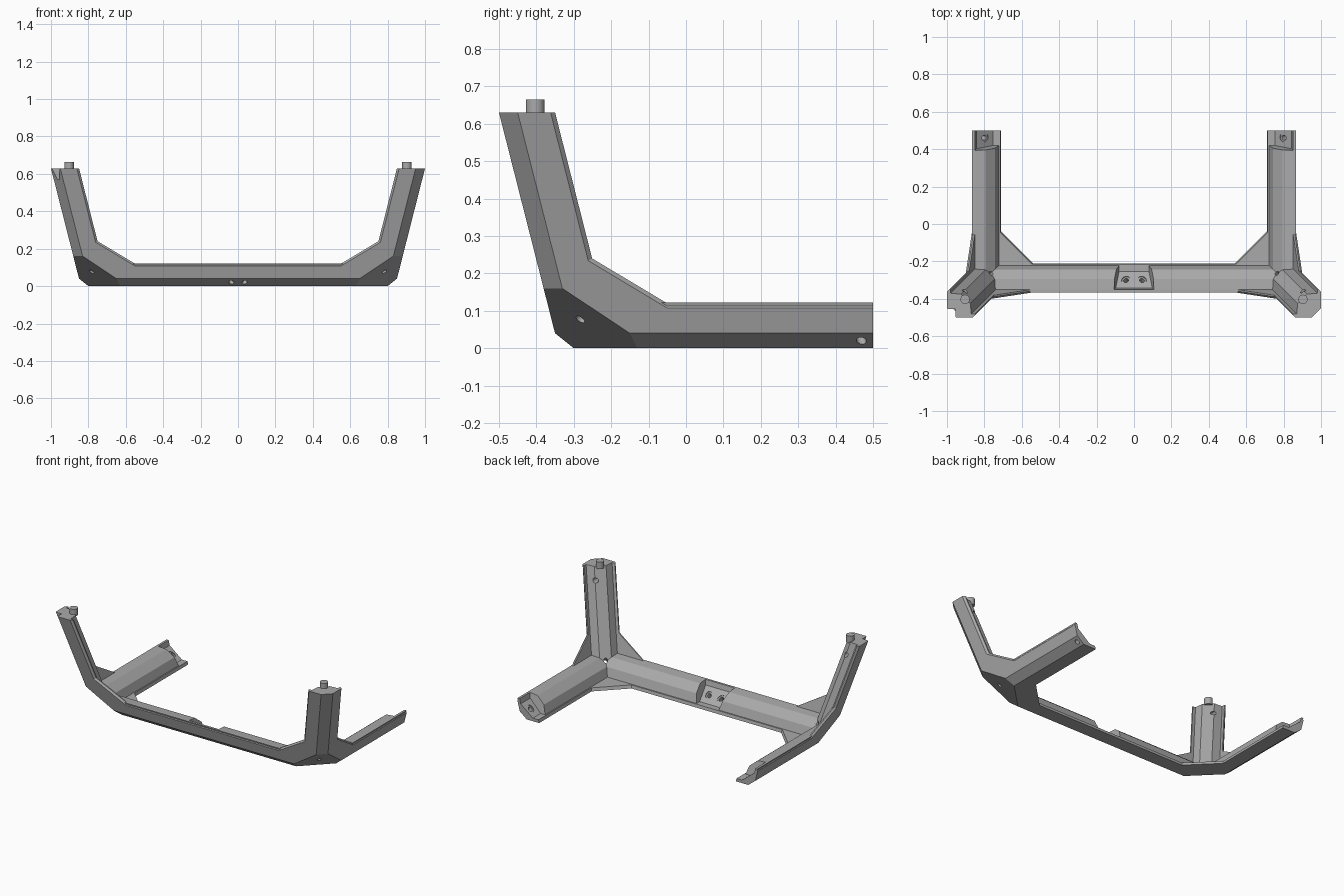
import bpy, bmesh
from mathutils import Matrix, Vector

if "Cube" in bpy.data.objects:
    bpy.data.objects.remove(bpy.data.objects["Cube"], do_unlink=True)

LEAN = 0.254          # outward lean of the outer walls
FAR = 0.98            # rough length, trimmed later
WALL = 0.02

grey = bpy.data.materials.new("plain_grey")
grey.use_nodes = True
grey.diffuse_color = (0.4, 0.4, 0.4, 1)
grey.node_tree.nodes["Principled BSDF"].inputs["Base Color"].default_value = (0.4, 0.4, 0.4, 1)


def make(name, bm):
    bmesh.ops.recalc_face_normals(bm, faces=bm.faces[:])
    me = bpy.data.meshes.new(name)
    bm.to_mesh(me)
    bm.free()
    ob = bpy.data.objects.new(name, me)
    bpy.context.scene.collection.objects.link(ob)
    return ob


def loft(name, loops, axes):
    """Skin matching loops of (p, q, depth) points; axes gives where each goes."""
    bm = bmesh.new()
    rings = []
    for loop in loops:
        ring = []
        for pt in loop:
            co = [0, 0, 0]
            for i, ax in enumerate(axes):
                co[ax] = pt[i]
            ring.append(bm.verts.new(co))
        rings.append(ring)
    n = len(rings[0])
    for low, high in zip(rings, rings[1:]):
        for i in range(n):
            j = (i + 1) % n
            bm.faces.new((low[i], low[j], high[j], high[i]))
    bm.faces.new(rings[0])
    bm.faces.new(rings[-1])
    return make(name, bm)


def prism(name, section, start, end, axes):
    return loft(name, [[(p, q, d) for p, q in section] for d in (start, end)], axes)


def rod(name, centre, direction, radius, length, sides=16):
    bm = bmesh.new()
    turn = Vector(direction).to_track_quat('Z', 'Y').to_matrix().to_4x4()
    bmesh.ops.create_cone(bm, cap_ends=True, segments=sides, radius1=radius, radius2=radius,
                          depth=length, matrix=Matrix.Translation(centre) @ turn)
    return make(name, bm)


def bake(ob):
    bpy.context.view_layer.update()
    dg = bpy.context.evaluated_depsgraph_get()
    me = bpy.data.meshes.new_from_object(ob.evaluated_get(dg))
    ob.modifiers.clear()
    ob.data = me


def combine(ob, other, operation):
    mod = ob.modifiers.new("combine", 'BOOLEAN')
    mod.operation = operation
    mod.solver = 'EXACT'
    mod.object = other
    bake(ob)
    bpy.data.objects.remove(other, do_unlink=True)


def cut(other):
    combine(frame, other, 'DIFFERENCE')


def trim(normal, dist):
    """Remove everything where normal . p is below dist."""
    n = Vector(normal)
    dist /= n.length
    n.normalize()
    bm = bmesh.new()
    turn = n.to_track_quat('Z', 'Y').to_matrix().to_4x4()
    bmesh.ops.create_cube(bm, size=4, matrix=Matrix.Translation(n * (dist - 2)) @ turn)
    cut(make("trim_block", bm))


def outline(w, h, kink_p, kink_q, top):
    return [(0, 0), (FAR, 0), (FAR, h), (kink_p, h), (w, kink_q), (w, top), (0, top)]


def wall(name, axes):
    """Upright plate with gusset and a bevelled outer rim."""
    e = 0.012
    full = outline(0.15, 0.12, 0.32, 0.24, 0.7)
    small = outline(0.15 - e, 0.12 - e, 0.32 - e / 3, 0.24 - e / 2, 0.7)
    loops = [[(p, q, d) for p, q in pts] for pts, d in ((small, 0), (full, e), (full, WALL))]
    return loft(name, loops, axes)


def spine(name, t, length, axes):
    """Faceted thickening that runs along an inside corner."""
    s = 0.005
    section = [(s, s), (t, s), (t, WALL), (t - s, 0.075), (0.075, t - s), (WALL, t), (s, t)]
    return prism(name, section, s, length, axes)


# One corner, built square: first axis inward along x, second along y, third up
frame = prism("frame", outline(0.13, 0.13, 0.30, 0.30, FAR), 0, WALL, (0, 1, 2))
for part in (wall("front_wall", (0, 2, 1)),
             wall("side_wall", (1, 2, 0)),
             spine("cross_spine", 0.122, 1.05, (1, 2, 0)),
             spine("side_spine", 0.122, 1.05, (0, 2, 1)),
             spine("post_spine", 0.13, 0.72, (0, 1, 2))):
    combine(frame, part, 'UNION')

# Outer edge bevels, corner facet, post top and beam ends
trim((0, 1, 1), 0.04)
trim((1, 0, 1), 0.04)
trim((1, 1, 0), 0.05)
trim((1, 1, 1.25), 0.25)
trim((0, 0, -1), -0.63)

# Screw pockets at the beam ends, with slanted holes
pocket = [(0.02, 0.09), (0.09, 0.02), (0.3, 0.02), (0.3, 0.3), (0.02, 0.3)]
for along, axes, hole_at in ((0, (1, 2, 0), 0.81), (1, (0, 2, 1), 0.814)):
    cut(prism("pocket_cutter", pocket, 0.765, 1.2, axes))
    direction = [1, 1, 1]
    direction[along] = 0
    for radius, depth, length in ((0.013, 0.04, 0.3), (0.022, 0.065, 0.04)):
        centre = [depth, depth, depth]
        centre[along] = hole_at
        cut(rod("hole_cutter", centre, direction, radius, length))
trim((-1, 0, LEAN), -0.84)
trim((0, -1, LEAN), -0.84)

# Diagonal corner hole and the blind hole near the post top
cut(rod("corner_hole_cutter", (0.09, 0.09, 0.09), (1, 1, 1), 0.012, 0.4))
cut(rod("post_hole_cutter", (0.075, 0.11, 0.55), (0, 1, 0), 0.015, 0.12))

# Lean the corner into place and mirror it
frame.data.transform(Matrix(((-1, 0, LEAN, 0.84), (0, 1, -LEAN, -0.34),
                             (0, 0, 1, 0), (0, 0, 0, 1))))
frame.data.flip_normals()
bm = bmesh.new()
bm.from_mesh(frame.data)
middle = [f for f in bm.faces if all(abs(v.co.x) < 1e-4 for v in f.verts)]
bmesh.ops.delete(bm, geom=middle, context='FACES')
bm.to_mesh(frame.data)
bm.free()
mirror = frame.modifiers.new("mirror", 'MIRROR')
mirror.merge_threshold = 0.0005
bake(frame)

# Small notch in the right post's outer top corner
bm = bmesh.new()
bmesh.ops.create_cube(bm, size=0.2, matrix=Matrix.Translation((-1.055, -0.555, 0.67)))
cut(make("notch_cutter", bm))

# Pegs on the post tops
pegs = [rod(name, (x, -0.403, 0.642), (0, 0, 1), 0.025, 0.045, 24)
        for name, x in (("left_peg", 0.903), ("right_peg", -0.903))]

for ob in [frame] + pegs:
    ob.data.materials.clear()
    ob.data.materials.append(grey)
    for face in ob.data.polygons:
        face.material_index = 0
        face.use_smooth = False

bpy.ops.object.select_all(action='DESELECT')
for ob in pegs:
    ob.select_set(True)
bpy.context.view_layer.objects.active = pegs[0]
bpy.ops.object.shade_smooth_by_angle()
